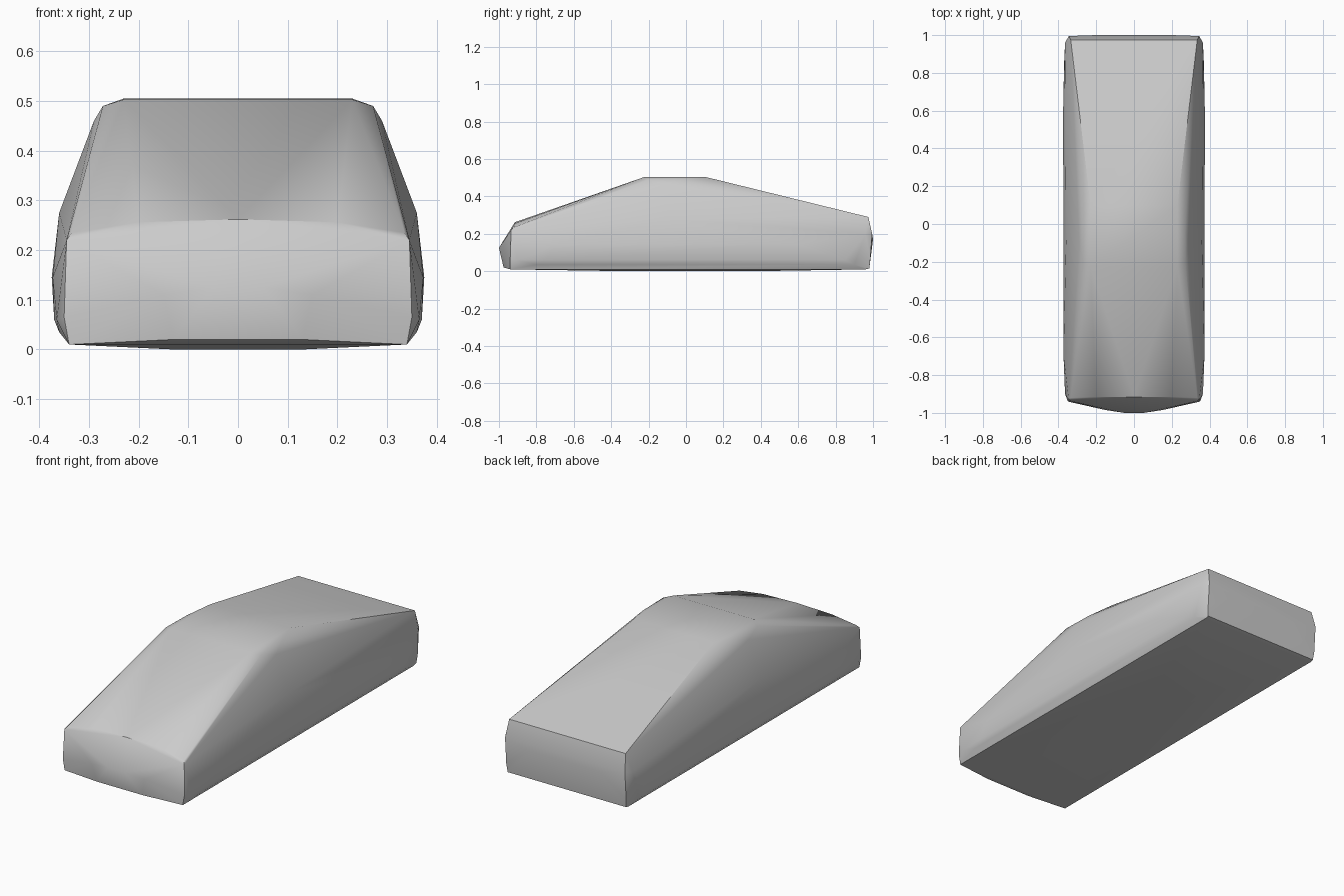
import bpy
import bmesh
import math

cube = bpy.data.objects.get("Cube")
if cube:
    bpy.data.objects.remove(cube, do_unlink=True)

# Plain grey paint
paint = bpy.data.materials.new("light_grey_paint")
paint.use_nodes = True
paint.diffuse_color = (0.6, 0.6, 0.6, 1)
shader = next(n for n in paint.node_tree.nodes if n.type == "BSDF_PRINCIPLED")
shader.inputs["Base Color"].default_value = paint.diffuse_color


def mirrored_hull(name, groups, material):
    """Wrap a taut skin around control points given for the left half only."""
    bm = bmesh.new()
    for points in groups.values():
        for x, y, z in points:
            for side in (1, -1):
                bm.verts.new((side * x, y, z))
    bmesh.ops.remove_doubles(bm, verts=bm.verts[:], dist=0.0005)
    hull = bmesh.ops.convex_hull(bm, input=bm.verts[:])
    loose = {v for v in hull["geom_interior"] + hull["geom_unused"]
             if isinstance(v, bmesh.types.BMVert)}
    bmesh.ops.delete(bm, geom=list(loose), context="VERTS")
    bmesh.ops.dissolve_limit(bm, angle_limit=math.radians(0.5),
                             verts=bm.verts[:], edges=bm.edges[:])
    bmesh.ops.recalc_face_normals(bm, faces=bm.faces[:])
    mesh = bpy.data.meshes.new(name)
    bm.to_mesh(mesh)
    bm.free()
    mesh.materials.append(material)
    obj = bpy.data.objects.new(name, mesh)
    bpy.context.collection.objects.link(obj)
    return obj


# Control points by region of the body
regions = {
    "nose": [(0.05, -1.0, 0.125), (0.13, -0.975, 0.02), (0.15, -0.985, 0.11)],
    "hood_edge": [(0, -0.915, 0.262), (0.2, -0.915, 0.256), (0.335, -0.92, 0.235)],
    "front_corner": [(0.35, -0.94, 0.065), (0.345, -0.935, 0.22),
                     (0.34, -0.94, 0.01), (0.365, -0.9, 0.06)],
    "roof": [(0.23, -0.225, 0.503), (0.23, 0.1, 0.505),
             (0.272, -0.2, 0.49), (0.27, -0.03, 0.488), (0.29, -0.1, 0.46)],
    "beltline": [(0.36, -0.1, 0.275)],
    "flank": [(0.373, -0.7, 0.145), (0.375, 0.6, 0.145),
              (0.37, -0.75, 0.06), (0.37, 0.85, 0.06)],
    "sill": [(0.34, 0.96, 0.01), (0.36, -0.8, 0.035), (0.36, 0.9, 0.035)],
    "floor": [(0.13, -0.3, 0), (0.13, 0.35, 0)],
    "tail": [(0.335, 0.975, 0.29), (0.345, 0.985, 0.06), (0.34, 0.98, 0.015),
             (0.345, 0.995, 0.2), (0.2, 1.0, 0.17), (0.365, 0.96, 0.2)],
}

car_body = mirrored_hull("car_body", regions, paint)

# Soft shading with crisp creases
bpy.ops.object.select_all(action="DESELECT")
car_body.select_set(True)
bpy.context.view_layer.objects.active = car_body
bpy.ops.object.shade_smooth_by_angle(angle=math.radians(30))
